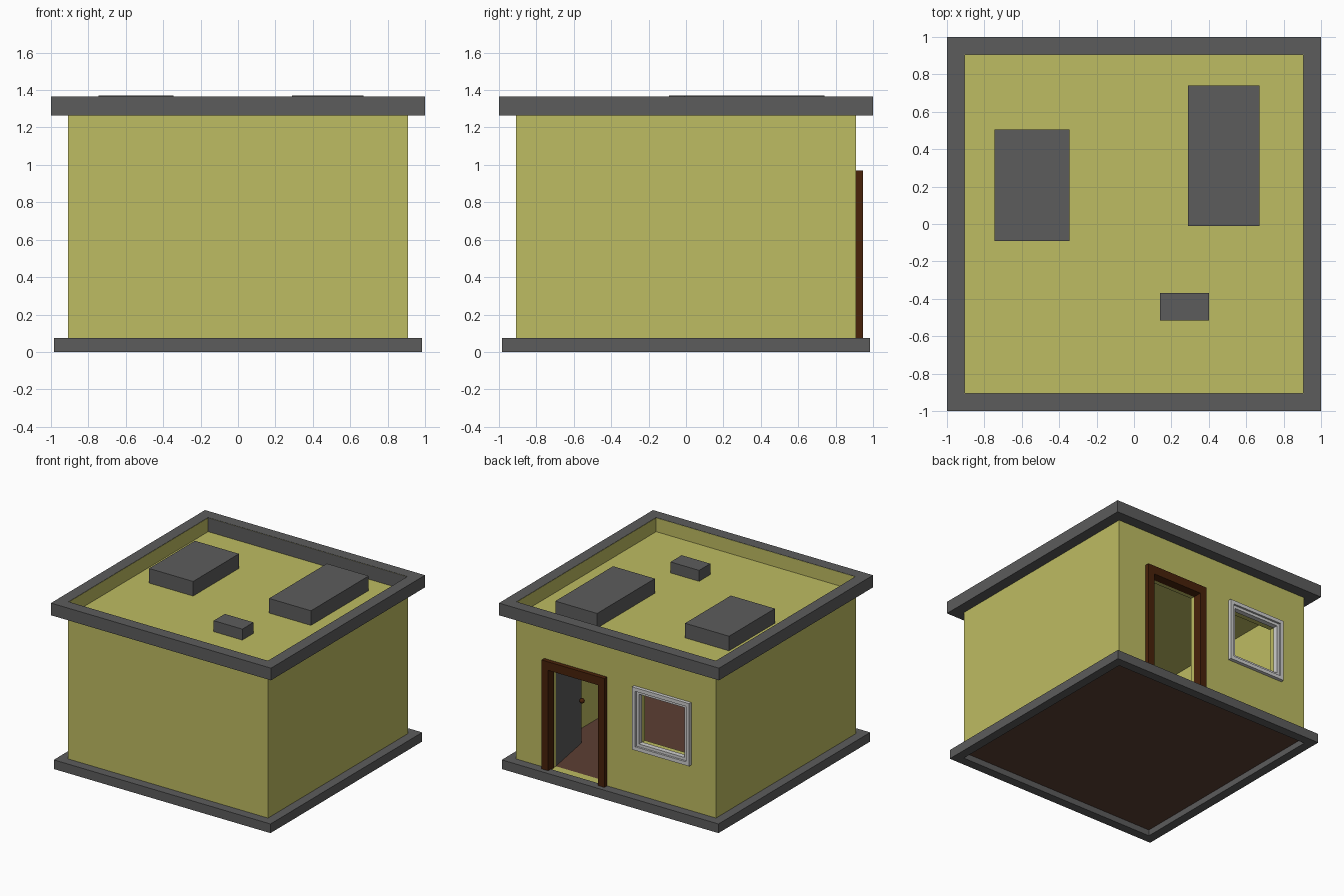
import bpy, bmesh, math
from mathutils import Matrix, Vector

if "Cube" in bpy.data.objects:
    bpy.data.objects.remove(bpy.data.objects["Cube"])


def mat(name, r, g, b):
    m = bpy.data.materials.new(name)
    m.diffuse_color = (r, g, b, 1)
    m.use_nodes = True
    m.node_tree.nodes["Principled BSDF"].inputs["Base Color"].default_value = m.diffuse_color
    return m


WALL = mat("wall_yellow", 0.515, 0.502, 0.122)
GREY = mat("concrete_grey", 0.107, 0.107, 0.107)
WOOD = mat("dark_wood", 0.066, 0.016, 0.003)
FLOOR = mat("floor_brown", 0.107, 0.05, 0.033)
FRAME = mat("window_grey", 0.62, 0.62, 0.62)


def finish(name, bm, *mats):
    bmesh.ops.recalc_face_normals(bm, faces=bm.faces)
    me = bpy.data.meshes.new(name)
    bm.to_mesh(me)
    bm.free()
    ob = bpy.data.objects.new(name, me)
    bpy.context.collection.objects.link(ob)
    for m in mats:
        me.materials.append(m)
    return ob


def box(name, x, y, z, m):
    bm = bmesh.new()
    bmesh.ops.create_cube(bm, size=1)
    for v in bm.verts:
        v.co = [(r[0] + r[1]) / 2 + c * (r[1] - r[0]) for r, c in zip((x, y, z), v.co)]
    return finish(name, bm, m)


def rect(a, b):
    return [(a[0], b[0]), (a[1], b[0]), (a[1], b[1]), (a[0], b[1])]


def ring(name, outer, inner, depth, upright, *mats):
    """Rectangular ring, lying in plan or standing in the xz plane."""
    bm = bmesh.new()
    put = lambda p, d: (p[0], d, p[1]) if upright else (p[0], p[1], d)
    o0, i0, o1, i1 = [[bm.verts.new(put(p, d)) for p in loop]
                      for d in depth for loop in (outer, inner)]
    for a, b in ((o0, i0), (o1, i1), (o0, o1), (i0, i1)):
        for k in range(4):
            n = (k + 1) % 4
            bm.faces.new((a[k], a[n], b[n], b[k]))
    return finish(name, bm, *mats)


def square(s):
    return rect((-s, s), (-s, s))


# Base, floor and walls
ring("base_plinth", square(0.985), square(0.91), (0, 0.075), False, GREY)
box("floor", (-0.912, 0.912), (-0.912, 0.912), (0.05, 0.065), FLOOR)
walls = ring("walls", square(0.91), square(0.83), (0.056, 1.24), False, WALL)

# Door and window openings in the back wall
for label, x, z in (("door", (0.135, 0.602), (0.066, 0.905)),
                    ("window", (-0.64, -0.21), (0.495, 0.92))):
    cutter = box(label + "_cutter", x, (0.7, 1.1), z, WALL)
    cutter.hide_render = True
    cutter.hide_viewport = True
    cut = walls.modifiers.new(label + "_opening", "BOOLEAN")
    cut.operation = "DIFFERENCE"
    cut.solver = "EXACT"
    cut.object = cutter

# Roof with parapet and its inner lining
box("roof", (-0.909, 0.909), (-0.909, 0.909), (1.19, 1.25), WALL)
ring("parapet", square(1.0), square(0.906), (1.265, 1.365), False, GREY)
lining = ring("parapet_lining", square(0.91), square(0.904), (1.24, 1.363), False, WALL, GREY)
for f in lining.data.polygons:
    if f.normal.y < -0.5 and f.center.y > 0:
        f.material_index = 1

# Roof units
for name, x, y, top in (("roof_unit_left", (-0.745, -0.345), (-0.09, 0.505), 1.37),
                        ("roof_unit_right", (0.29, 0.67), (-0.01, 0.74), 1.37),
                        ("roof_unit_small", (0.14, 0.4), (-0.515, -0.37), 1.34)):
    box(name, x, y, (1.24, top), GREY)

# Door frame
bm = bmesh.new()
outline = [(0.08, 0.07), (0.08, 0.97), (0.65, 0.97), (0.65, 0.07),
           (0.592, 0.07), (0.592, 0.9), (0.14, 0.9), (0.14, 0.07)]
face = bm.faces.new([bm.verts.new((x, 0.87, z)) for x, z in outline])
side = bmesh.ops.extrude_face_region(bm, geom=[face])["geom"]
bmesh.ops.translate(bm, vec=(0, 0.075, 0),
                    verts=[g for g in side if isinstance(g, bmesh.types.BMVert)])
finish("door_frame", bm, WOOD)

# Open door leaf with knobs
swing = Matrix.Translation((0.602, 0.83, 0)) @ Matrix.Rotation(math.radians(10), 4, "Z")
leaf = box("door_leaf", (0, 0.025), (-0.455, 0), (0.066, 0.9), GREY)
leaf.matrix_world = swing
for name, x in (("knob_inner", 0.045), ("knob_outer", -0.02)):
    bm = bmesh.new()
    bmesh.ops.create_uvsphere(bm, u_segments=12, v_segments=8, radius=0.02)
    bmesh.ops.translate(bm, verts=bm.verts, vec=(x, -0.42, 0.43))
    knob = finish(name, bm, WOOD)
    knob.data.shade_smooth()
    knob.matrix_world = swing

# Stepped window frame
ring("window_frame", rect((-0.685, -0.165), (0.45, 0.965)),
     rect((-0.655, -0.195), (0.48, 0.935)), (0.9, 0.938), True, FRAME)
ring("window_sash", rect((-0.657, -0.193), (0.478, 0.937)),
     rect((-0.632, -0.218), (0.503, 0.912)), (0.88, 0.922), True, FRAME)
